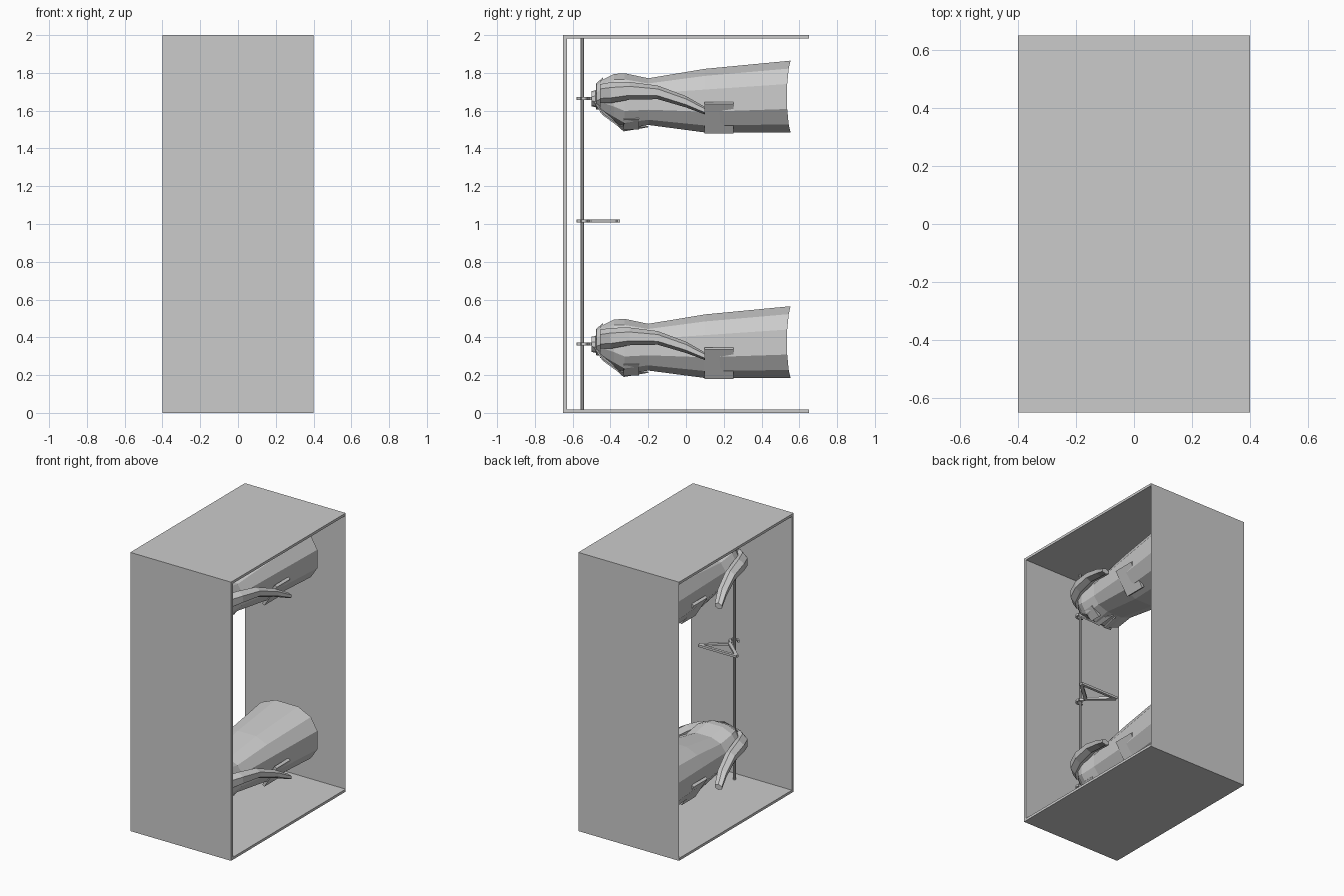
import bpy, math
from mathutils import Vector

if "Cube" in bpy.data.objects:
    bpy.data.objects.remove(bpy.data.objects["Cube"])


def mesh_object(name, verts, faces, thickness=0):
    me = bpy.data.meshes.new(name)
    me.from_pydata(verts, [], faces)
    me.update()
    ob = bpy.data.objects.new(name, me)
    bpy.context.collection.objects.link(ob)
    if thickness:
        m = ob.modifiers.new("thickness", 'SOLIDIFY')
        m.thickness = thickness
        m.offset = 0
    return ob


def box(name, loc, size, rot_y=0):
    bpy.ops.mesh.primitive_cube_add(size=1, location=loc, rotation=(0, rot_y, 0))
    ob = bpy.context.object
    ob.name = name
    ob.scale = size
    return ob


def loft(name, rings, sides, power=1.0, cap=False, dz=0, flip=1, bow=0):
    # each ring: centre x, y, z, half width in x, half depth in z
    verts, faces = [], []
    for k, (x, y, z, hx, hz) in enumerate(rings):
        for i in range(sides):
            a = 2 * math.pi * (i + 0.5) / sides
            c, s = math.cos(a), math.sin(a)
            px = math.copysign(abs(c) ** power, c)
            pz = math.copysign(abs(s) ** power, s)
            b = bow * abs(pz) ** 3 if k == len(rings) - 1 else 0
            verts.append((flip * (x + hx * px), y + b, z + dz + hz * pz))
    for k in range(len(rings) - 1):
        for i in range(sides):
            j = (i + 1) % sides
            f = [k * sides + i, k * sides + j, (k + 1) * sides + j, (k + 1) * sides + i]
            faces.append(f if flip > 0 else f[::-1])
    if cap:
        n = len(rings) - 1
        faces.append(list(range(sides))[::-1])
        faces.append([n * sides + i for i in range(sides)])
    return mesh_object(name, verts, faces)


def bar(name, p, q, width, depth):
    # flat bar lying in the xy plane
    p, q = Vector(p), Vector(q)
    d = (q - p).normalized()
    n = Vector((-d.y, d.x, 0)) * width / 2
    return mesh_object(name, [p + n, p - n, q - n, q + n], [(0, 1, 2, 3)], depth)


# Cabinet: thick front, top and bottom panels, thin back, open sides
box("front_panel", (0, -0.64, 1), (0.8, 0.02, 2))
box("top_panel", (0, 0, 1.991), (0.8, 1.3, 0.018))
box("bottom_panel", (0, 0, 0.009), (0.8, 1.3, 0.018))
mesh_object("back_panel", [(-.4, .65, 0), (.4, .65, 0), (.4, .65, 2), (-.4, .65, 2)], [(3, 2, 1, 0)])

# Hanging rod
bpy.ops.mesh.primitive_cylinder_add(vertices=8, radius=0.009, depth=1.97, location=(0, -0.55, 1))
bpy.context.object.name = "rod"


def hanger(z):
    # hollow triangular frame with a squared hook over the rod
    for s in (-1, 1):
        bar("hanger_arm", (0, -0.495, z), (s * 0.15, -0.362, z), 0.022, 0.016)
    bar("hanger_base", (-0.15, -0.36, z), (0.15, -0.36, z), 0.02, 0.016)
    hook = [(0, -.49), (0, -.515), (.025, -.53), (.028, -.555), (.012, -.572),
            (-.012, -.572), (-.028, -.555)]
    for a, b in zip(hook, hook[1:]):
        bar("hanger_hook", (*a, z), (*b, z), 0.013, 0.016)


def coat(dz):
    # Body, from neck to hem
    body = [(0, -.455, .375, .10, .085), (0, -.38, .366, .165, .132),
            (0, -.325, .35, .182, .152), (0, -.2, .348, .18, .127),
            (0, .1, .353, .213, .173), (0, .535, .375, .262, .195)]
    loft("coat_body", body, 12, 0.8, dz=dz, bow=0.02)
    # Collar
    collar = [(0, -.5, .363, .055, .04), (0, -.478, .363, .06, .045),
              (0, -.475, .375, .085, .07), (0, -.44, .39, .11, .085)]
    loft("collar", collar, 10, dz=dz)
    sleeve = [(.11, -.455, .39, .035, .05), (.17, -.40, .395, .045, .055),
              (.21, -.30, .405, .048, .047), (.245, -.15, .397, .044, .036),
              (.287, 0, .347, .040, .030), (.327, .1, .300, .032, .020)]
    for s in (-1, 1):
        loft("sleeve", sleeve, 6, cap=True, dz=dz, flip=s)
        # Lapel lying over the chest
        pts = [(.05, -.485, .35), (.11, -.44, .28), (.105, -.36, .222), (.01, -.2, .216), (.02, -.33, .194)]
        mesh_object("lapel", [(s * x, y, z + dz) for x, y, z in pts],
                    [(0, 1, 2), (0, 2, 4), (4, 2, 3)], 0.008)
        # Side pocket
        box("side_pocket", (s * 0.182, 0.175, 0.262 + dz), (0.185, 0.155, 0.02), -s * math.radians(58))
    # Breast pocket
    box("breast_pocket", (0.115, -0.29, 0.235 + dz), (0.085, 0.08, 0.02), -math.radians(42))


for z in (0.365, 1.015, 1.665):
    hanger(z)
for dz in (0, 1.3):
    coat(dz)
